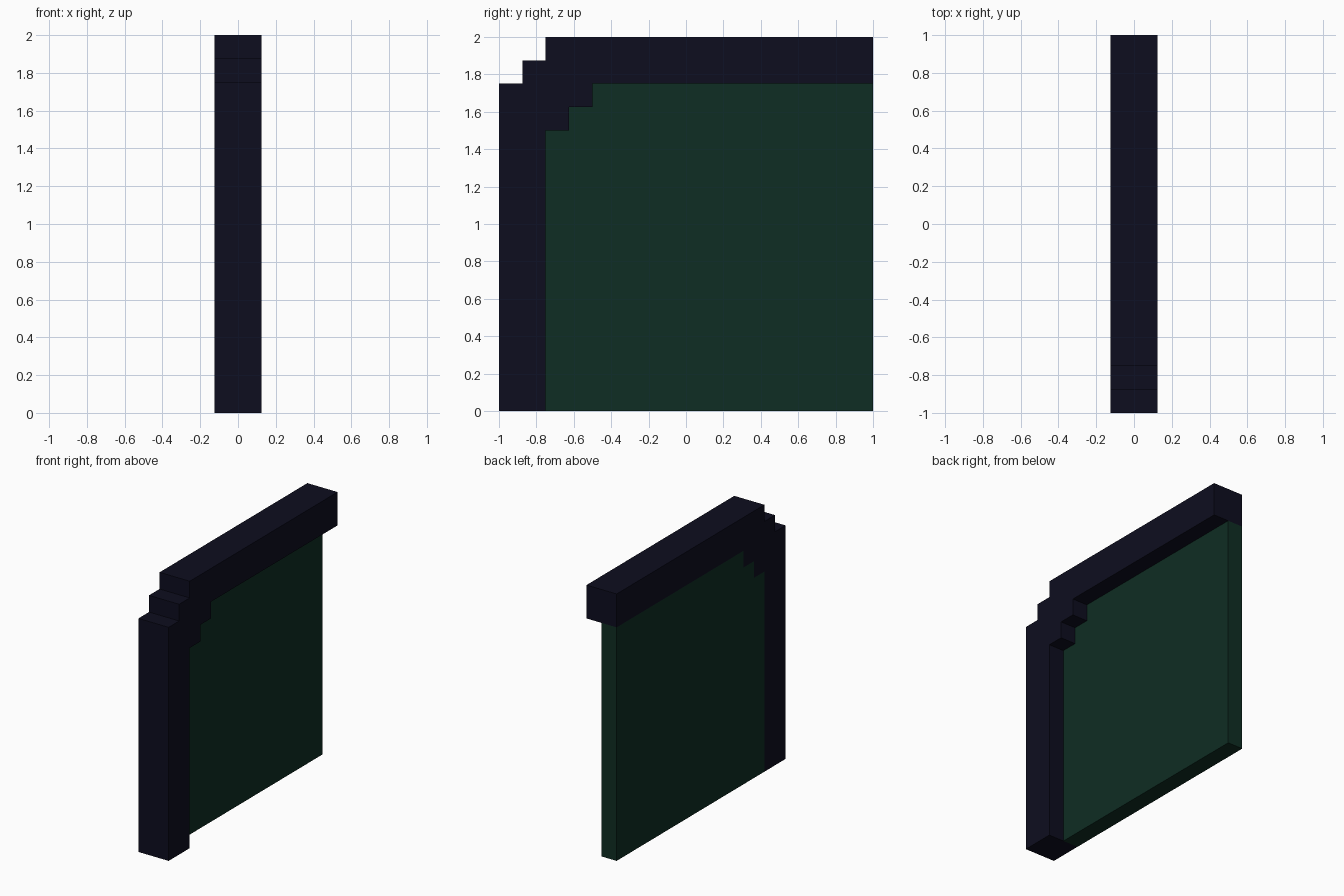
import bpy, bmesh

if "Cube" in bpy.data.objects:
    bpy.data.objects.remove(bpy.data.objects["Cube"])

U = 0.125  # one block step of the model


def material(name, rgb):
    m = bpy.data.materials.new(name)
    m.diffuse_color = (*rgb, 1.0)
    m.use_nodes = True
    m.node_tree.nodes["Principled BSDF"].inputs["Base Color"].default_value = m.diffuse_color
    return m


def extrude_profile(name, profile, x0, x1, mat):
    """Extrude a side profile of (y, z) points, in block steps, from x0 to x1."""
    bm = bmesh.new()
    face = bm.faces.new([bm.verts.new((x0, y * U, z * U)) for y, z in profile])
    ext = bmesh.ops.extrude_face_region(bm, geom=[face])
    moved = [v for v in ext["geom"] if isinstance(v, bmesh.types.BMVert)]
    bmesh.ops.translate(bm, verts=moved, vec=(x1 - x0, 0, 0))
    bmesh.ops.recalc_face_normals(bm, faces=bm.faces)
    mesh = bpy.data.meshes.new(name)
    bm.to_mesh(mesh)
    bm.free()
    mesh.materials.append(mat)
    obj = bpy.data.objects.new(name, mesh)
    bpy.context.collection.objects.link(obj)
    return obj


navy = material("dark navy", (0.0040, 0.0040, 0.0135))
green = material("dark green", (0.0046, 0.0262, 0.0168))

# Stepped corner edges, running from the post up to the top bar
outer_edge = [(-8, 0), (-8, 14), (-7, 14), (-7, 15), (-6, 15), (-6, 16), (8, 16)]
inner_edge = [(-6, 0), (-6, 12), (-5, 12), (-5, 13), (-4, 13), (-4, 14), (8, 14)]

# Frame: post and top bar, full depth
extrude_profile("frame", outer_edge + inner_edge[::-1], -U, U, navy)

# Panel: half depth, flush with the left side of the frame
extrude_profile("panel", inner_edge + [(8, 0)], -U, 0.0, green)
